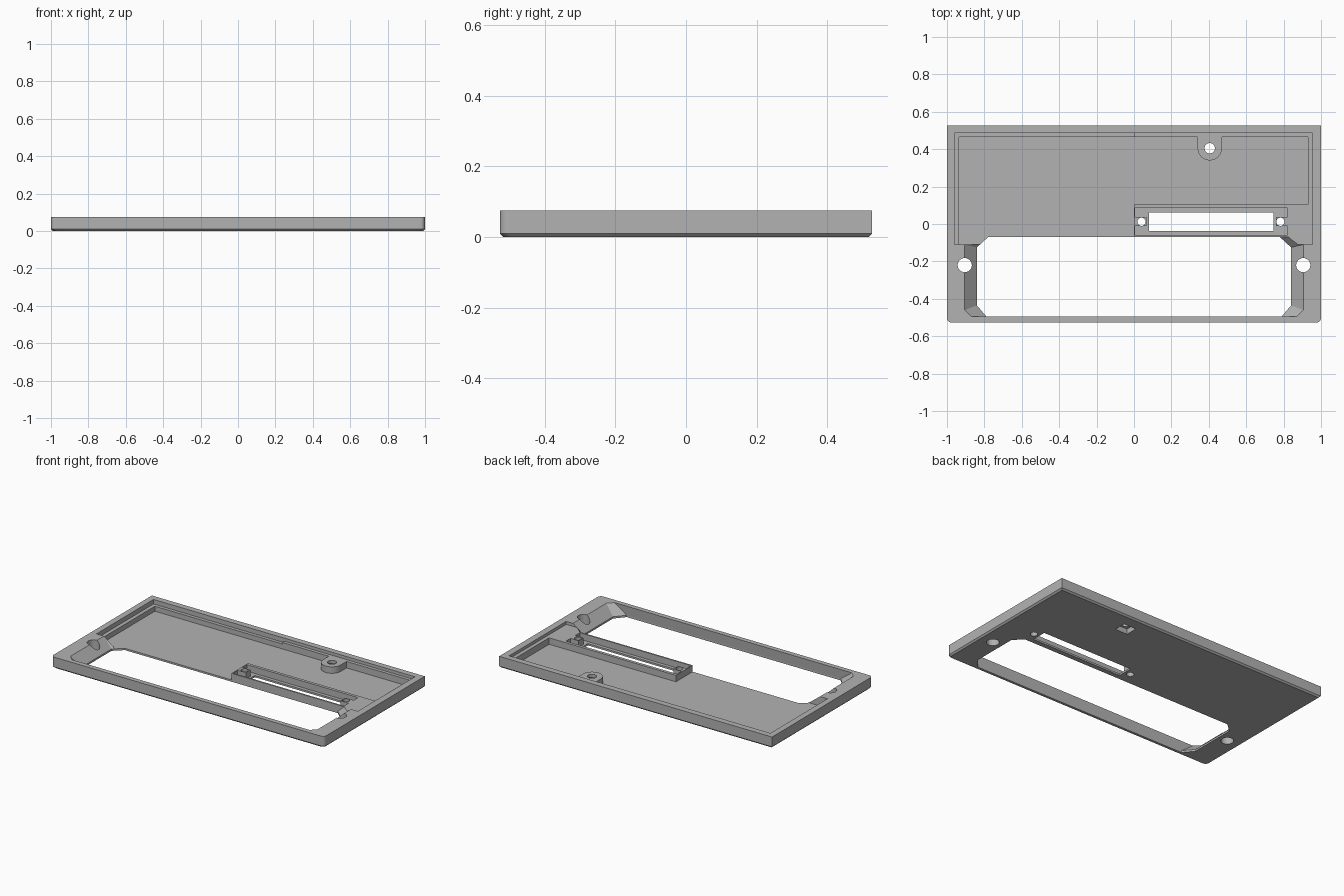
import bpy, bmesh, math

if "Cube" in bpy.data.objects:
    bpy.data.objects.remove(bpy.data.objects["Cube"], do_unlink=True)

grey = bpy.data.materials.new("plain grey")
grey.use_nodes = True
grey.diffuse_color = (0.45, 0.45, 0.45, 1)
grey.node_tree.nodes["Principled BSDF"].inputs["Base Color"].default_value = (0.45, 0.45, 0.45, 1)

W, D, H = 1.0, 0.527, 0.075
FLOOR, LEDGE_LOW, LEDGE_HIGH, ABOVE = 0.012, 0.045, 0.055, 0.12


def loft(name, rings):
    """Closed solid through rings of (outline, z) with equal point counts."""
    bm = bmesh.new()
    loops = [[bm.verts.new((x, y, z)) for x, y in pts] for pts, z in rings]
    n = len(loops[0])
    bm.faces.new(loops[0][::-1])
    bm.faces.new(loops[-1])
    for a, b in zip(loops, loops[1:]):
        for i in range(n):
            j = (i + 1) % n
            bm.faces.new((a[i], a[j], b[j], b[i]))
    bmesh.ops.recalc_face_normals(bm, faces=bm.faces)
    mesh = bpy.data.meshes.new(name)
    bm.to_mesh(mesh)
    bm.free()
    obj = bpy.data.objects.new(name, mesh)
    bpy.context.collection.objects.link(obj)
    mesh.materials.append(grey)
    return obj


def rect(x0, x1, y0, y1):
    return [(x0, y0), (x1, y0), (x1, y1), (x0, y1)]


def arc(cx, cy, r, start, end, n):
    return [(cx + r * math.cos(math.radians(start + (end - start) * i / n)),
             cy + r * math.sin(math.radians(start + (end - start) * i / n)))
            for i in range(n + 1)]


def circle(cx, cy, r, n=24):
    return arc(cx, cy, r, 0, 360, n)[:-1]


def cut(*rings):
    """Subtract a lofted solid from the panel."""
    tool = loft("cutter", rings)
    tool.hide_render = True
    mod = panel.modifiers.new("cut", "BOOLEAN")
    mod.operation, mod.solver, mod.object = "DIFFERENCE", "EXACT", tool
    graph = bpy.context.evaluated_depsgraph_get()
    mesh = bpy.data.meshes.new_from_object(panel.evaluated_get(graph))
    panel.modifiers.clear()
    panel.data = mesh
    bpy.data.objects.remove(tool, do_unlink=True)


def prism(outline, z0, z1=ABOVE):
    cut((outline, z0), (outline, z1))


# Panel body: rounded front corners, small chamfer around the underside
def outline(inset):
    w, d, r = W - inset, D - inset, 0.025
    return (arc(-w + r, -d + r, r, 180, 270, 5) + arc(w - r, -d + r, r, 270, 360, 5)
            + [(w, d), (-w, d)])


panel = loft("panel", [(outline(0.01), 0), (outline(0), 0.01), (outline(0), H)])

# Stepped ledge: the right half sits a little higher
prism(rect(-0.02, 0.955, -0.11, 0.487), LEDGE_HIGH)
prism(rect(-0.96, 0, -0.11, 0.487), LEDGE_LOW)

# Deep pocket, leaving the screw boss and the connector frame standing
bx, by, br = 0.405, 0.405, 0.065
prism([(-0.935, -0.11), (0, -0.11), (0, 0.105), (0.93, 0.105), (0.93, 0.465), (bx + br, 0.465)]
      + arc(bx, by, br, 0, -180, 16) + [(bx - br, 0.465), (-0.935, 0.465)], FLOOR)


# Large window with sloping ends and clipped corners
def mirrored(half):
    return half + [(-x, y) for x, y in reversed(half)]


low = mirrored([(0.785, -0.5), (0.84, -0.435), (0.84, -0.125), (0.78, -0.07)])
high = mirrored([(0.87, -0.495), (0.905, -0.46), (0.905, -0.11), (0.85, -0.07)])
cut((low, -0.05), (low, FLOOR), (high, H), (high, ABOVE))

# Connector frame recess around two screw posts
prism([(0.006, -0.06), (0.82, -0.06), (0.82, -0.012), (0.76, -0.012), (0.76, 0.038),
       (0.82, 0.038), (0.82, 0.085), (0.006, 0.085), (0.006, 0.038), (0.066, 0.038),
       (0.066, -0.012), (0.006, -0.012)], FLOOR)
prism(rect(0.08, 0.745, -0.037, 0.062), -0.05)

# Screw holes
for x in (0.04, 0.783):
    prism(circle(x, 0.012, 0.022), -0.05)
for x in (-0.905, 0.905):
    prism(circle(x, -0.22, 0.038), -0.05)
prism(circle(bx, by, 0.028), -0.05)

# Square nut pocket under the boss
prism(rect(bx - 0.045, bx + 0.045, by - 0.04, by + 0.04), -0.05, 0.035)
